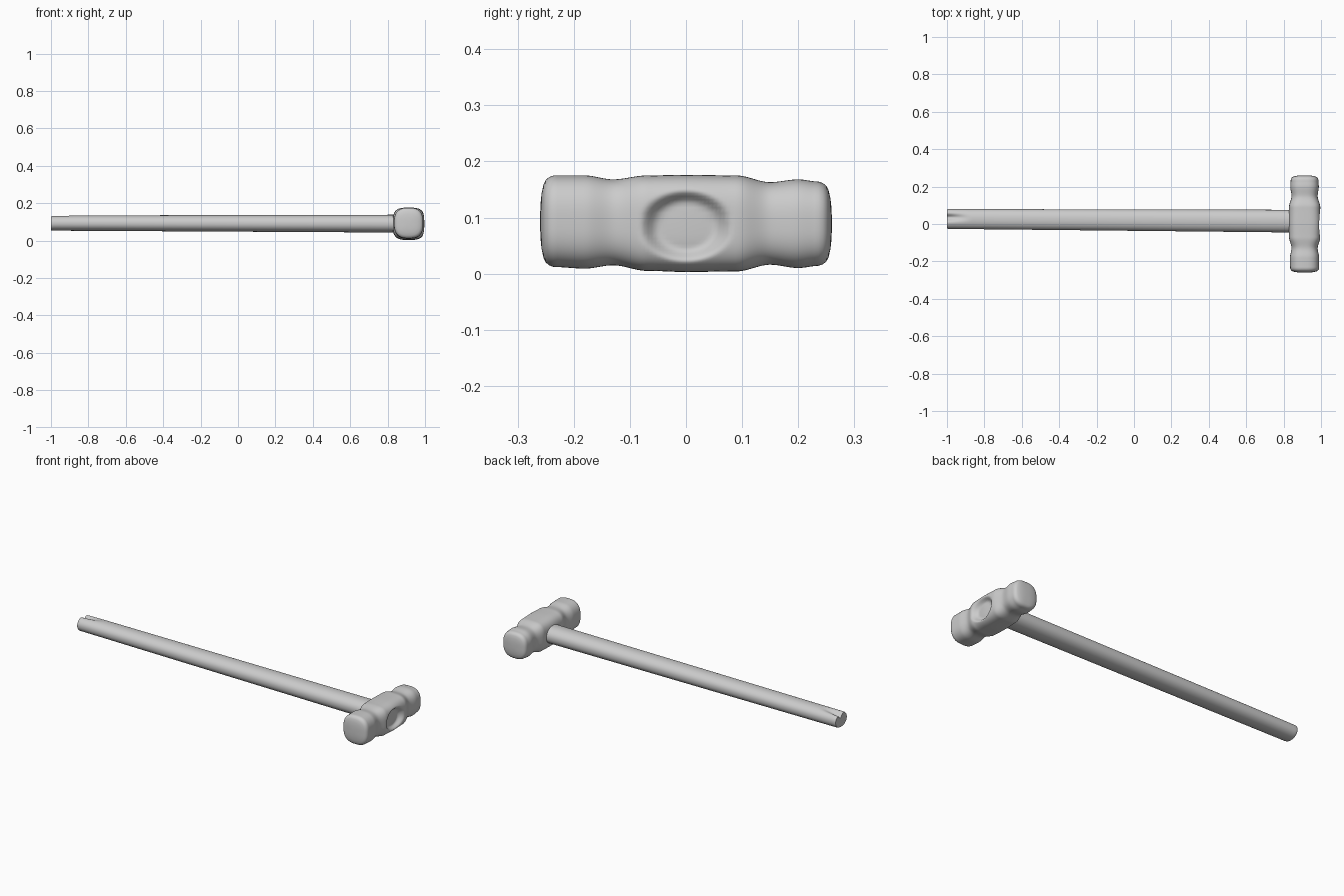
import bpy, bmesh, math

if "Cube" in bpy.data.objects:
    bpy.data.objects.remove(bpy.data.objects["Cube"])


def interp(keys, t):
    """Smooth interpolation through rows of (position, values...)."""
    if t <= keys[0][0]:
        return keys[0][1:]
    for a, b in zip(keys, keys[1:]):
        if t <= b[0]:
            u = (t - a[0]) / (b[0] - a[0])
            u = u * u * (3 - 2 * u)
            return [p + (q - p) * u for p, q in zip(a[1:], b[1:])]
    return keys[-1][1:]


def superellipse(angle, ra, rb, n):
    c, s = math.cos(angle), math.sin(angle)
    return (ra * math.copysign(abs(c) ** (2 / n), c),
            rb * math.copysign(abs(s) ** (2 / n), s))


def loft(name, rings):
    """Skin closed rings of points and cap both ends."""
    bm = bmesh.new()
    loops = [[bm.verts.new(p) for p in ring] for ring in rings]
    n = len(loops[0])
    for a, b in zip(loops, loops[1:]):
        for i in range(n):
            bm.faces.new((a[i], a[(i + 1) % n], b[(i + 1) % n], b[i]))
    bm.faces.new(loops[0])
    bm.faces.new(loops[-1])
    bmesh.ops.recalc_face_normals(bm, faces=bm.faces)
    mesh = bpy.data.meshes.new(name)
    bm.to_mesh(mesh)
    bm.free()
    obj = bpy.data.objects.new(name, mesh)
    bpy.context.collection.objects.link(obj)
    bpy.ops.object.select_all(action='DESELECT')
    obj.select_set(True)
    bpy.context.view_layer.objects.active = obj
    bpy.ops.object.shade_smooth_by_angle(angle=math.radians(50))
    return obj


# Head: y, x min, x max, z min, z max, squareness
head_keys = [
    (-0.238, 0.835, 0.990, 0.012, 0.175, 2.7),
    (-0.180, 0.834, 0.990, 0.009, 0.175, 2.7),
    (-0.130, 0.842, 0.982, 0.015, 0.168, 2.7),
    (-0.070, 0.829, 0.996, 0.005, 0.175, 3.3),
    (0.000, 0.827, 0.999, 0.003, 0.176, 3.3),
    (0.090, 0.829, 0.996, 0.004, 0.175, 3.3),
    (0.150, 0.842, 0.982, 0.016, 0.163, 2.7),
    (0.200, 0.836, 0.988, 0.010, 0.168, 2.7),
    (0.236, 0.838, 0.986, 0.014, 0.164, 2.7),
]


def head_ring(y, scale=1.0):
    x0, x1, z0, z1, n = interp(head_keys, y)
    ring = []
    for i in range(80):
        dx, dz = superellipse(2 * math.pi * i / 80,
                              scale * (x1 - x0) / 2, scale * (z1 - z0) / 2, n)
        x, z = (x0 + x1) / 2 + dx, (z0 + z1) / 2 + dz
        # Oval eye pressed into the outer face
        if dx > 0:
            r = math.hypot(y / 0.085, (z - 0.085) / 0.066)
            u = min(1, max(0, (1 - r) / 0.4))
            x -= 0.028 * u * u * (3 - 2 * u)
        ring.append((x, y, z))
    return ring


# Domed striking faces: distance beyond the head body, scale
dome = [(0.008, 0.965), (0.014, 0.90), (0.018, 0.80), (0.0215, 0.6),
        (0.0235, 0.35), (0.024, 0.1)]
rings = [head_ring(-0.236 - d, s) for d, s in reversed(dome)]
rings += [head_ring(-0.236 + 0.472 * i / 70) for i in range(71)]
rings += [head_ring(0.236 + d, s) for d, s in dome]
loft("hammer_head", rings)

# Handle: x, y min, y max, z min, z max
handle_keys = [(-1.0, -0.026, 0.080, 0.053, 0.134),
               (0.82, -0.045, 0.076, 0.043, 0.138),
               (0.88, -0.046, 0.077, 0.042, 0.139)]


def handle_ring(x, scale=1.0):
    y0, y1, z0, z1 = handle_keys[0][1:]
    t = (x + 1) / 1.82
    a, b = handle_keys[0][1:], handle_keys[1][1:]
    y0, y1, z0, z1 = [p + (q - p) * t for p, q in zip(a, b)]
    ring = []
    for i in range(64):
        dy, dz = superellipse(2 * math.pi * i / 64,
                              scale * (y1 - y0) / 2, scale * (z1 - z0) / 2, 2.15)
        y, z = (y0 + y1) / 2 + dy, (z0 + z1) / 2 + dz
        # Worn groove fading out along the top of the grip end
        if dz > 0:
            fade = max(0, 1 - (x + 1) / 0.13) ** 1.3
            z -= 0.026 * fade * math.exp(-((y - 0.035) / 0.016) ** 2)
        ring.append((x, y, z))
    return ring


rings = [handle_ring(-1.0, 0.95), handle_ring(-0.996, 0.985)]
rings += [handle_ring(-0.99 + 0.15 * i / 12) for i in range(13)]
rings += [handle_ring(-0.84 + 1.71 * i / 10) for i in range(1, 11)]
loft("handle", rings)
